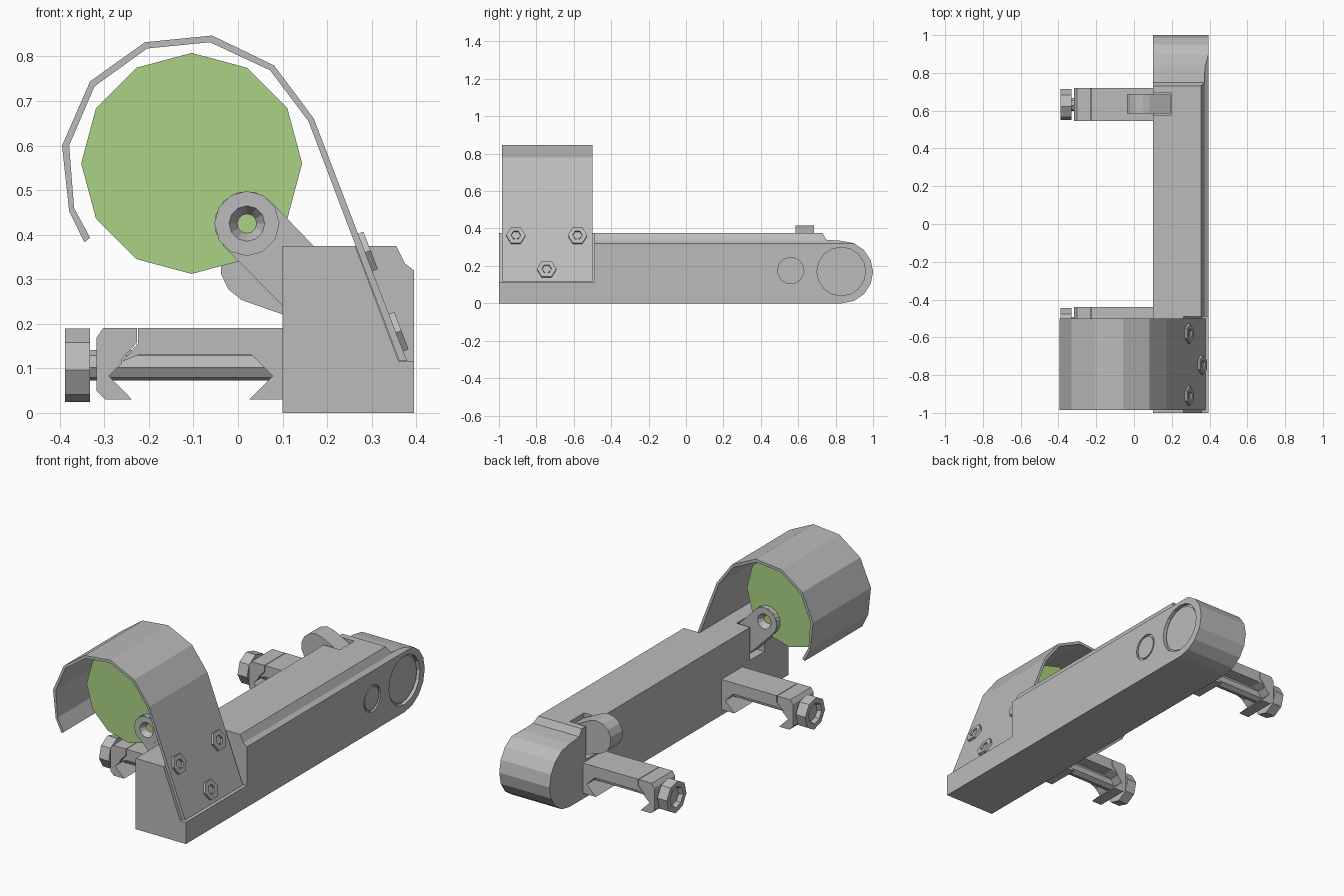
import bpy, bmesh
from math import pi, cos, sin, radians
from mathutils import Matrix, Vector

if "Cube" in bpy.data.objects:
    bpy.data.objects.remove(bpy.data.objects["Cube"])


def material(name, color):
    m = bpy.data.materials.new(name)
    m.use_nodes = True
    m.diffuse_color = (*color, 1)
    m.node_tree.nodes["Principled BSDF"].inputs["Base Color"].default_value = (*color, 1)
    return m


gray = material("metal gray", (0.5, 0.5, 0.5))
green = material("disc green", (0.40, 0.65, 0.23))


def finish(name, bm, mat):
    bmesh.ops.recalc_face_normals(bm, faces=bm.faces)
    me = bpy.data.meshes.new(name)
    bm.to_mesh(me)
    bm.free()
    me.materials.append(mat)
    ob = bpy.data.objects.new(name, me)
    bpy.context.collection.objects.link(ob)
    return ob


def prism(name, pts, lo, hi, axis="y", mat=gray):
    """Extrude an (x, z) outline along y, or a (y, z) outline along x."""
    bm = bmesh.new()
    place = (lambda a, b: (a, lo, b)) if axis == "y" else (lambda a, b: (lo, a, b))
    face = bm.faces.new([bm.verts.new(place(*p)) for p in pts])
    new = bmesh.ops.extrude_face_region(bm, geom=[face])["geom"]
    step = Vector((0, hi - lo, 0)) if axis == "y" else Vector((hi - lo, 0, 0))
    bmesh.ops.translate(bm, vec=step, verts=[v for v in new if isinstance(v, bmesh.types.BMVert)])
    return finish(name, bm, mat)


def lathe(name, profile, sides, center, axis, phase=0, mat=gray):
    """Revolve a (radius, height) profile; zero radius ends are closed by merging."""
    bm = bmesh.new()
    rings = [[bm.verts.new((r * cos(phase + 2 * pi * i / sides),
                            r * sin(phase + 2 * pi * i / sides), h))
              for i in range(sides)] for r, h in profile]
    for a, b in zip(rings, rings[1:] + rings[:1]):
        for i in range(sides):
            j = (i + 1) % sides
            bm.faces.new((a[i], a[j], b[j], b[i]))
    bmesh.ops.remove_doubles(bm, verts=bm.verts, dist=1e-5)
    bmesh.ops.dissolve_degenerate(bm, edges=bm.edges, dist=1e-5)
    turn = Vector((0, 0, 1)).rotation_difference(Vector(axis)).to_matrix().to_4x4()
    bmesh.ops.transform(bm, matrix=Matrix.Translation(center) @ turn, verts=bm.verts)
    return finish(name, bm, mat)


def solid(r, lo, hi):
    return [(0, lo), (r, lo), (r, hi), (0, hi)]


def boolean(target, tool, operation="DIFFERENCE"):
    mod = target.modifiers.new(tool.name, "BOOLEAN")
    mod.operation, mod.object, mod.solver = operation, tool, "EXACT"
    bpy.context.view_layer.objects.active = target
    bpy.ops.object.modifier_apply(modifier=mod.name)
    bpy.data.objects.remove(tool)


def arc(cx, cz, r, start, end, n):
    step = (end - start) / n
    return [(cx + r * cos(radians(start + step * i)), cz + r * sin(radians(start + step * i)))
            for i in range(n + 1)]


# Main housing: chamfered section limited by a side outline with a round rear end
housing = prism("housing", [(0.10, 0), (0.395, 0), (0.395, 0.32), (0.375, 0.335),
                            (0.355, 0.375), (0.10, 0.375)], -1, 1)
side = [(-1.1, 0)] + arc(0.833, 0.167, 0.167, -90, 90, 8) + [(0.75, 0.34), (0.73, 0.376), (-1.1, 0.376)]
boolean(housing, prism("side_outline", side, 0, 0.5, "x"), "INTERSECT")

# Sloped seat for the guard, arm slots and round recesses
boolean(housing, prism("guard_seat", [(0.45, 0.115), (0.361, 0.115), (0.261, 0.38), (0.261, 0.45),
                                      (0.45, 0.45)], -1.1, -0.49))
for y, right, low in ((-0.74, 0.18, 0.2), (0.635, 0.195, 0.2)):
    boolean(housing, prism("slot", [(0.05, low), (right, low), (right, 0.5), (0.05, 0.5)],
                           y - 0.06, y + 0.06))
for y, z, r, floor in ((0.83, 0.17, 0.13, 0.375), (0.56, 0.175, 0.07, 0.385)):
    boolean(housing, lathe("recess", solid(r, 0, 0.1), 16, (floor, y, z), (1, 0, 0)))
    lathe("pivot_cap", solid(r - 0.01, -0.01, 0.008), 16, (floor, y, z), (1, 0, 0))

# Curved guard plate
outer = [(-0.345, 0.383), (-0.379, 0.453), (-0.395, 0.6), (-0.332, 0.744), (-0.209, 0.832),
         (-0.058, 0.847), (0.081, 0.78), (0.17, 0.661), (0.379, 0.117)]
inner = [(-0.332, 0.393), (-0.368, 0.46), (-0.379, 0.6), (-0.322, 0.733), (-0.204, 0.818),
         (-0.063, 0.832), (0.072, 0.769), (0.158, 0.655), (0.362, 0.117)]
prism("guard", outer + inner[::-1], -0.985, -0.5)

# Hexagonal nuts on the sloped part of the guard
normal = Vector((0.933, 0, 0.36))
for y, z in ((-0.91, 0.36), (-0.58, 0.36), (-0.745, 0.18)):
    at = (0.17 + (0.661 - z) * 0.384, y, z)
    lathe("guard_nut", [(0.026, 0), (0.052, 0), (0.052, 0.013), (0.026, 0.013)], 6, at, normal, pi / 6)
    lathe("guard_bolt", solid(0.02, 0, 0.006), 10, at, normal)

# Thin disc
lathe("disc", solid(0.248, -0.025, 0.025), 12, (-0.104, -0.74, 0.56), (0, 1, 0), mat=green)

# Disc arm with a countersunk hub on both faces
hub_x, hub_z = 0.02, 0.425
arm = prism("disc_arm", arc(hub_x, hub_z, 0.073, 45, 225, 6) + [(0.125, 0.215), (0.18, 0.2), (0.18, 0.364)],
            -0.79, -0.69)
boolean(arm, lathe("hub_bore", solid(0.045, -0.2, 0.2), 12, (hub_x, -0.74, hub_z), (0, 1, 0)))
for s in (-1, 1):
    lathe("hub", [(0.022, 0.026), (0.073, 0.026), (0.073, 0.055), (0.04, 0.055)], 12,
          (hub_x, -0.74, hub_z), (0, s, 0))

# Rear finger with a round tip
prism("rear_finger", arc(0.045, 0.33, 0.085, 64, 244, 7) + [(0.103, 0.22), (0.193, 0.2), (0.193, 0.351)],
      0.585, 0.685)

# Two rail clamps
for y in (-0.5275, 0.6325):
    lo, hi = y - 0.0875, y + 0.0875
    prism("clamp_bar", [(0.12, 0.03), (0.025, 0.03), (0.078, 0.083), (0.031, 0.13), (-0.224, 0.13),
                        (-0.26, 0.115), (-0.224, 0.157), (-0.224, 0.19), (0.12, 0.19)], lo, hi)
    prism("clamp_jaw", [(-0.303, 0.19), (-0.318, 0.168), (-0.318, 0.05), (-0.298, 0.03), (-0.238, 0.03),
                        (-0.29, 0.083), (-0.26, 0.112), (-0.26, 0.122), (-0.227, 0.157), (-0.227, 0.19)],
          lo, hi)
    end = (-0.388, y, 0.107)
    tilt = radians(7.5)
    lathe("clamp_rod", solid(0.035, 0.02, 0.49), 8, end, (1, 0, 0), tilt)
    lathe("clamp_knob", [(0, 0.02), (0.045, 0.02), (0.055, 0), (0.083, 0), (0.083, 0.056), (0, 0.056)],
          8, end, (1, 0, 0), tilt)
